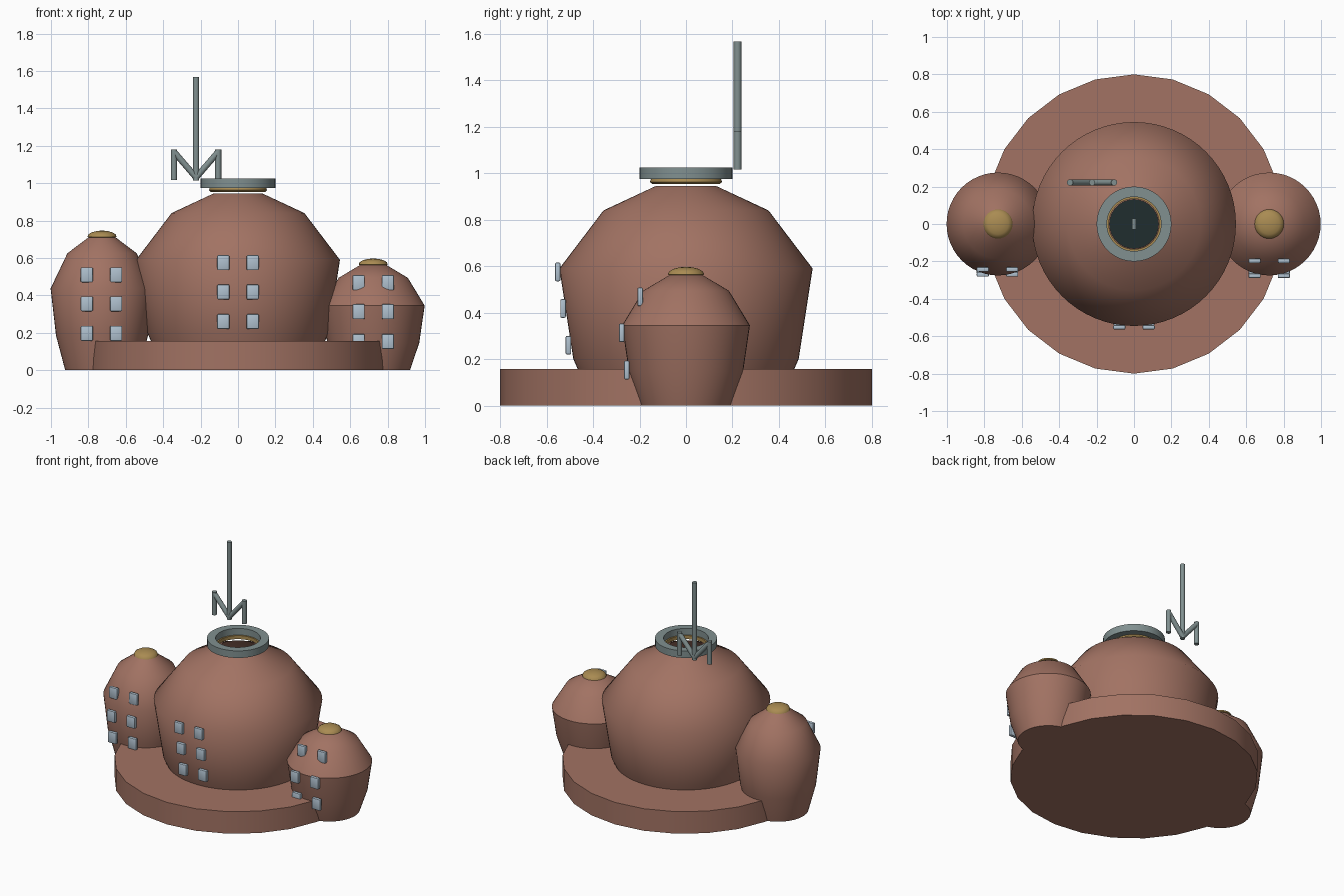
import bpy, bmesh, math
from mathutils import Vector

if "Cube" in bpy.data.objects:
    bpy.data.objects.remove(bpy.data.objects["Cube"])


def material(name, rgb):
    m = bpy.data.materials.new(name)
    m.diffuse_color = (*rgb, 1)
    m.use_nodes = True
    m.node_tree.nodes["Principled BSDF"].inputs["Base Color"].default_value = m.diffuse_color
    return m


CLAY = material("clay", (0.36, 0.17, 0.125))
BRASS = material("brass", (0.40, 0.26, 0.085))
STEEL = material("grey_steel", (0.22, 0.28, 0.28))
GLASS = material("pale_glass", (0.43, 0.53, 0.62))
DARK = material("dark_teal", (0.014, 0.026, 0.028))


def finish(name, bm, mat, angle=None):
    """Make an object; angle sets which edges stay sharp."""
    bmesh.ops.recalc_face_normals(bm, faces=bm.faces)
    me = bpy.data.meshes.new(name)
    bm.to_mesh(me)
    bm.free()
    me.materials.append(mat)
    ob = bpy.data.objects.new(name, me)
    bpy.context.collection.objects.link(ob)
    if angle is not None:
        bpy.ops.object.select_all(action='DESELECT')
        bpy.context.view_layer.objects.active = ob
        ob.select_set(True)
        bpy.ops.object.shade_smooth_by_angle(angle=math.radians(angle))
    return ob


def lathe(name, profile, mat, x=0, segs=48, angle=30, closed=False, caps=(False, False)):
    """Spin an (r, z) profile around a vertical axis at x."""
    bm = bmesh.new()
    rings = []
    for r, z in profile:
        rings.append([bm.verts.new((x + r * math.cos(t), r * math.sin(t), z))
                      for t in (2 * math.pi * i / segs for i in range(segs))])
    pairs = list(zip(rings, rings[1:]))
    if closed:
        pairs.append((rings[-1], rings[0]))
    for a, b in pairs:
        for i in range(segs):
            j = (i + 1) % segs
            bm.faces.new((a[i], a[j], b[j], b[i]))
    if caps[0]:
        bm.faces.new(rings[0][::-1])
    if caps[1]:
        bm.faces.new(rings[-1])
    return finish(name, bm, mat, angle)


def box(name, center, size, mat, bevel=0):
    bm = bmesh.new()
    bmesh.ops.create_cube(bm, size=1)
    for v in bm.verts:
        v.co = Vector(center) + Vector(a * b for a, b in zip(v.co, size))
    if bevel:
        bmesh.ops.bevel(bm, geom=bm.edges[:], offset=bevel, segments=2,
                        profile=0.5, affect='EDGES')
    return finish(name, bm, mat, 30)


def rod(name, p, q, radius, mat):
    p, q = Vector(p), Vector(q)
    bm = bmesh.new()
    bmesh.ops.create_cone(bm, cap_ends=True, segments=16, radius1=radius,
                          radius2=radius, depth=(q - p).length)
    ob = finish(name, bm, mat, 30)
    ob.location = (p + q) / 2
    ob.rotation_euler = (q - p).to_track_quat('Z', 'Y').to_euler()
    return ob


# Round base slab
lathe("base", [(0.8, 0), (0.8, 0.157)], CLAY, segs=24, caps=(True, True))

# Main dome, open at the top, with a dark floor and a slot inside
lathe("main_dome", [(0.40, 0.01), (0.485, 0.2), (0.545, 0.59), (0.355, 0.84), (0.13, 0.945)],
      CLAY, segs=64, angle=180)
lathe("dark_floor", [(0.40, 0.16), (0.40, 0.18)], DARK, caps=(True, True))
box("floor_slot", (0, 0, 0.185), (0.02, 0.06, 0.01), STEEL)

# Collar and brass seat around the opening
lathe("collar", [(0.2, 0.975), (0.2, 1.025), (0.145, 1.025), (0.145, 0.975)], STEEL, closed=True)
lathe("collar_seat", [(0.145, 0.953), (0.155, 0.962), (0.15, 0.978), (0.135, 0.978), (0.135, 0.953)],
      BRASS, closed=True)


# Side towers: the right one is a squashed copy of the left one
def tower(side, x, k):
    lathe(side + "_tower", [(0.197, 0), (0.246, 0.185 * k), (0.275, 0.437 * k),
                            (0.185, 0.625 * k), (0.07, 0.712 * k)],
          CLAY, x=x, angle=35, caps=(True, True))
    top = 0.71 * k
    cap = [(0.066, top - 0.002), (0.078, top + 0.003)]
    cap += [(0.078 * math.cos(t), top + 0.005 + 0.031 * math.sin(t))
            for t in (math.radians(a) for a in (22, 45, 67, 84))]
    lathe(side + "_tower_cap", cap, BRASS, x=x, segs=32, angle=40, caps=(True, True))


tower("left", -0.727, 1.0)
tower("right", 0.723, 0.79)


# Windows: two columns of three on every body
def windows(side, x, rows):
    for n, (y, z) in enumerate(rows):
        for s in (-1, 1):
            box(f"{side}_window_{n}_{'left' if s < 0 else 'right'}",
                (x + s * 0.0785, y, z), (0.065, 0.024, 0.08), GLASS, bevel=0.006)


windows("dome", 0, [(-0.552, 0.575), (-0.529, 0.418), (-0.506, 0.26)])
windows("left_tower", -0.73, [(-0.243, 0.51), (-0.27, 0.355), (-0.255, 0.197)])
windows("right_tower", 0.723, [(-0.197, 0.468), (-0.277, 0.313), (-0.255, 0.153)])

# Antenna: tall mast with a zigzag bracket
AX, AY, R = -0.224, 0.222, 0.0165
rod("antenna_mast", (AX, AY, 1.015), (AX, AY, 1.567), R, STEEL)
for s, side in ((-1, "left"), (1, "right")):
    end = AX + s * 0.118
    rod(f"antenna_{side}_post", (end, AY, 1.017), (end, AY, 1.18), R, STEEL)
    rod(f"antenna_{side}_brace", (end, AY, 1.167), (AX, AY, 1.03), R, STEEL)
